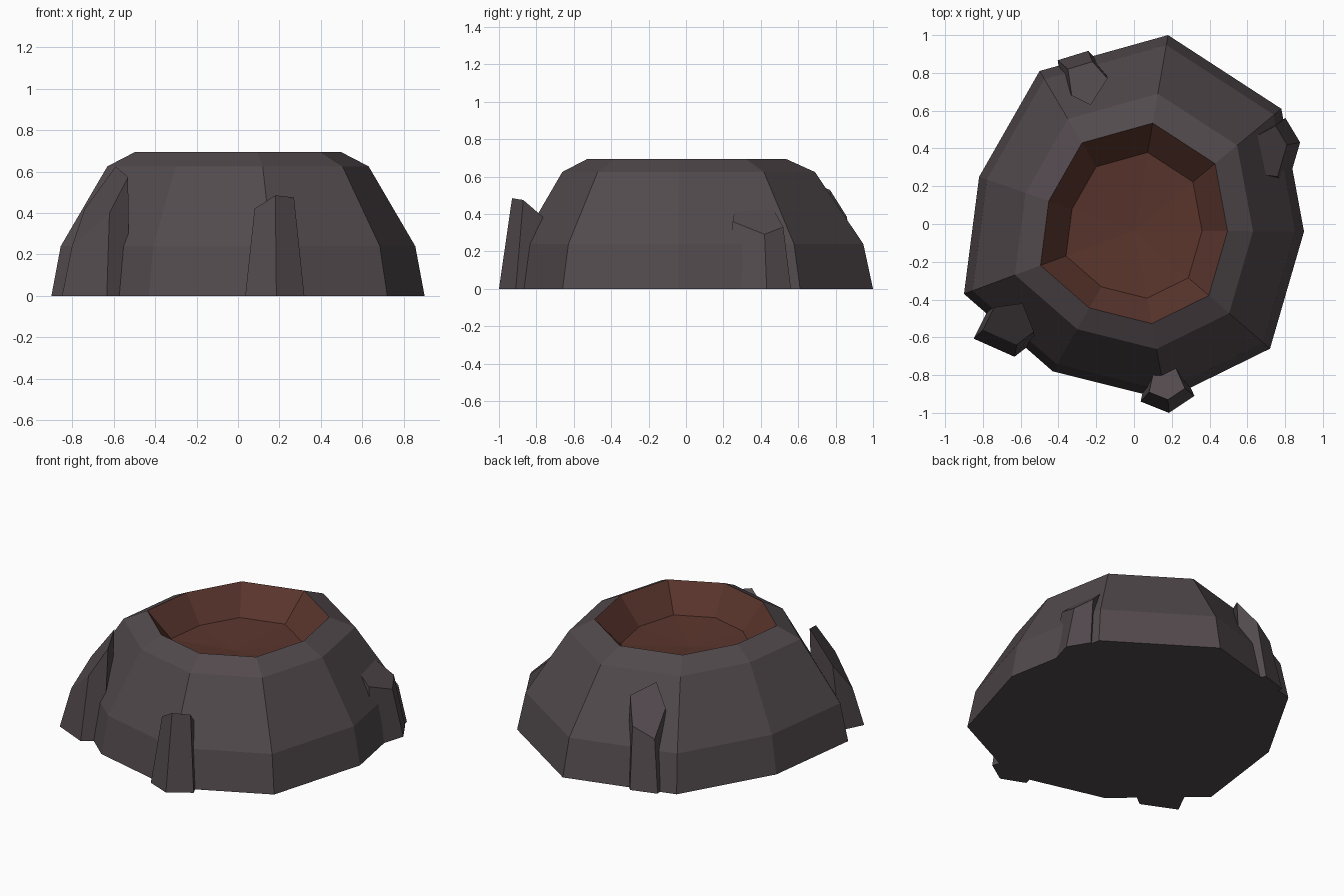
import bpy
import bmesh
from mathutils import Vector

cube = bpy.data.objects.get("Cube")
if cube:
    bpy.data.objects.remove(cube, do_unlink=True)


def make_material(name, colour):
    mat = bpy.data.materials.new(name)
    mat.use_nodes = True
    mat.diffuse_color = (*colour, 1)
    bsdf = mat.node_tree.nodes["Principled BSDF"]
    bsdf.inputs["Base Color"].default_value = (*colour, 1)
    bsdf.inputs["Roughness"].default_value = 0.9
    return mat


rock_grey = make_material("dark rock grey", (0.085, 0.068, 0.075))
crater_brown = make_material("crater brown", (0.10, 0.035, 0.025))


def bridge(bm, lower, upper, material=0):
    """Join two rings of equal length with a band of quads."""
    count = len(lower)
    for i in range(count):
        j = (i + 1) % count
        face = bm.faces.new((lower[i], lower[j], upper[j], upper[i]))
        face.material_index = material


def finish(bm, name, materials):
    bmesh.ops.recalc_face_normals(bm, faces=bm.faces)
    mesh = bpy.data.meshes.new(name)
    bm.to_mesh(mesh)
    bm.free()
    for mat in materials:
        mesh.materials.append(mat)
    obj = bpy.data.objects.new(name, mesh)
    bpy.context.collection.objects.link(obj)
    return obj


# Crater mound: an irregular nine-sided outline shrunk towards one centre
outline = [(0.18, 1.0), (-0.5, 0.81), (-0.82, 0.25), (-0.9, -0.37), (-0.43, -0.78),
           (0.17, -0.93), (0.72, -0.66), (0.9, -0.04), (0.78, 0.61)]
centre = Vector((0, -0.035))
levels = [(1, 0), (0.95, 0.24), (0.7, 0.625), (0.55, 0.695), (0.4, 0.53)]

bm = bmesh.new()
rings = []
for scale, z in levels:
    points = [centre + (Vector(p) - centre) * scale for p in outline]
    rings.append([bm.verts.new((p.x, p.y, z)) for p in points])
for i in range(len(rings) - 1):
    bridge(bm, rings[i], rings[i + 1], 1 if i == 3 else 0)
bm.faces.new(rings[0])

# Shallow crater floor
middle = bm.verts.new((*centre, 0.5))
floor_ring = rings[-1]
for i, vert in enumerate(floor_ring):
    face = bm.faces.new((vert, floor_ring[(i + 1) % len(floor_ring)], middle))
    face.material_index = 1
finish(bm, "crater_mound", [rock_grey, crater_brown])


def boulder(name, top, height, slope, flare, lean):
    """Five-sided stone with a sloping top, flared and leaning out at its foot."""
    top = [Vector(p) for p in top]
    mid = sum(top, Vector((0, 0))) / len(top)
    bm = bmesh.new()
    upper, lower = [], []
    for p in top:
        z = height + (p - top[0]).dot(Vector(slope))
        foot = mid + (p - mid) * flare + Vector(lean)
        upper.append(bm.verts.new((p.x, p.y, z)))
        lower.append(bm.verts.new((foot.x, foot.y, 0)))
    bridge(bm, lower, upper)
    bm.faces.new(upper)
    bm.faces.new(lower)
    finish(bm, name, [rock_grey])


# Stones leaning against the slope
boulder("front_right_boulder",
        [(-0.62, -0.64), (-0.53, -0.57), (-0.59, -0.42), (-0.74, -0.44), (-0.8, -0.56)],
        0.4, (1.26, 0.85), 1.2, (-0.02, -0.04))
boulder("front_boulder",
        [(0.18, -0.93), (0.27, -0.87), (0.22, -0.76), (0.1, -0.8), (0.08, -0.89)],
        0.485, (0.36, -0.7), 1.5, (0, -0.03))
boulder("left_boulder",
        [(0.76, 0.25), (0.81, 0.42), (0.75, 0.52), (0.62, 0.45), (0.62, 0.27)],
        0.36, (-0.89, -0.14), 1.3, (0.04, 0))
boulder("back_boulder",
        [(-0.23, 0.63), (-0.14, 0.77), (-0.22, 0.86), (-0.35, 0.82), (-0.33, 0.68)],
        0.585, (0.78, -0.9), 1.25, (-0.03, 0.03))
